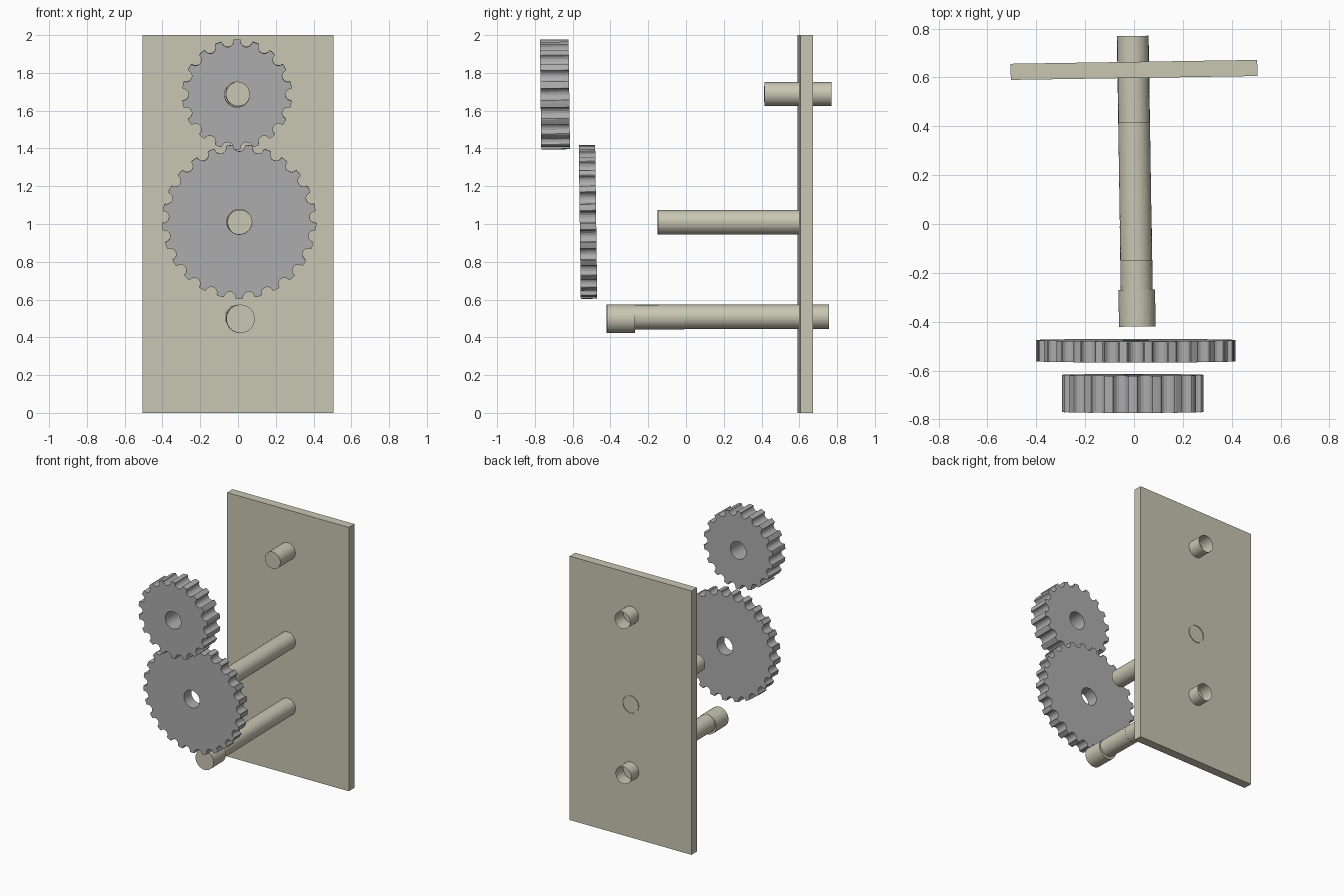
import bpy, bmesh, math
from mathutils import Matrix, Vector

if "Cube" in bpy.data.objects:
    bpy.data.objects.remove(bpy.data.objects["Cube"])


def material(name, rgb):
    m = bpy.data.materials.new(name)
    m.diffuse_color = (*rgb, 1)
    m.use_nodes = True
    m.node_tree.nodes["Principled BSDF"].inputs["Base Color"].default_value = m.diffuse_color
    return m


BEIGE = material("beige", (0.58, 0.57, 0.45))
GREY = material("grey", (0.42, 0.42, 0.425))
YAW = math.radians(0.9)      # the stand is turned slightly about z
TILT = math.radians(0.75)    # the gears lean slightly forward


def finish(bm, name, mat, matrix):
    bmesh.ops.recalc_face_normals(bm, faces=bm.faces)
    mesh = bpy.data.meshes.new(name)
    bm.to_mesh(mesh)
    bm.free()
    mesh.materials.append(mat)
    ob = bpy.data.objects.new(name, mesh)
    ob.matrix_world = matrix
    bpy.context.collection.objects.link(ob)
    return ob


def shaft(name, z, y0, y1, r, closed=False, sides=48):
    """Round bar along y: capped at the front, open at the back unless closed."""
    bm = bmesh.new()
    rings = [[bm.verts.new((r * math.cos(2 * math.pi * i / sides), y,
                            r * math.sin(2 * math.pi * i / sides)))
              for i in range(sides)] for y in (y0 - 0.63, y1 - 0.63)]
    for i in range(sides):
        j = (i + 1) % sides
        bm.faces.new((rings[0][i], rings[0][j], rings[1][j], rings[1][i]))
    bm.faces.new(rings[0])
    if closed:
        bm.faces.new(rings[1])
    return finish(bm, name, BEIGE,
                  Matrix.Translation((-0.003, 0.63, z)) @ Matrix.Rotation(YAW, 4, 'Z'))


def gear(name, centre, r, teeth, thick, phase, bore=0.066, notch=0.031):
    """Disc with round notches bitten from its rim and a round bore."""
    half = notch / r                     # half angle of a notch
    pitch = 2 * math.pi / teeth
    outline = []
    for t in range(teeth):
        a = phase + t * pitch            # middle of a notch
        mid = Vector((math.cos(a), math.sin(a))) * (r - 0.004)
        out = Vector((math.cos(a), math.sin(a)))
        side = Vector((-out.y, out.x))
        for k in range(9):
            b = math.pi * k / 8
            outline.append(mid - side * notch * math.cos(b) - out * notch * math.sin(b))
        for k in range(3):               # tooth tip
            b = a + half + (pitch - 2 * half) * (0.1 + 0.4 * k)
            outline.append(Vector((math.cos(b), math.sin(b))) * r)
    n = len(outline)
    inner = [p.normalized() * bore for p in outline]
    bm = bmesh.new()
    loops = [[bm.verts.new((p.x, y, p.y)) for p in pts]
             for pts, y in ((outline, -thick / 2), (outline, thick / 2),
                            (inner, thick / 2), (inner, -thick / 2))]
    for s in range(4):
        a, b = loops[s], loops[(s + 1) % 4]
        for i in range(n):
            j = (i + 1) % n
            bm.faces.new((a[i], a[j], b[j], b[i]))
    return finish(bm, name, GREY,
                  Matrix.Translation(centre) @ Matrix.Rotation(TILT, 4, 'X'))


# Back plate
bm = bmesh.new()
bmesh.ops.create_cube(bm, size=1, matrix=Matrix.Diagonal((1.01, 0.066, 2.0, 1)))
finish(bm, "back_plate", BEIGE,
       Matrix.Translation((0, 0.631, 1.0)) @ Matrix.Rotation(YAW, 4, 'Z'))

# Shafts through the plate
shaft("upper_shaft", 1.688, 0.415, 0.77, 0.064)
shaft("middle_shaft", 1.01, -0.15, 0.669, 0.065)
shaft("lower_shaft", 0.508, -0.145, 0.757, 0.065)
shaft("lower_shaft_neck", 0.507, -0.30, -0.01, 0.0655, closed=True)
shaft("lower_shaft_knob", 0.498, -0.42, -0.27, 0.075, closed=True)

# Gears, floating in front of the shafts
gear("upper_gear", (-0.005, -0.694, 1.686), 0.291, 18, 0.152,
     -math.pi / 2 + math.pi / 18)
gear("lower_gear", (0.007, -0.519, 1.012), 0.408, 25, 0.087, math.pi / 2)
